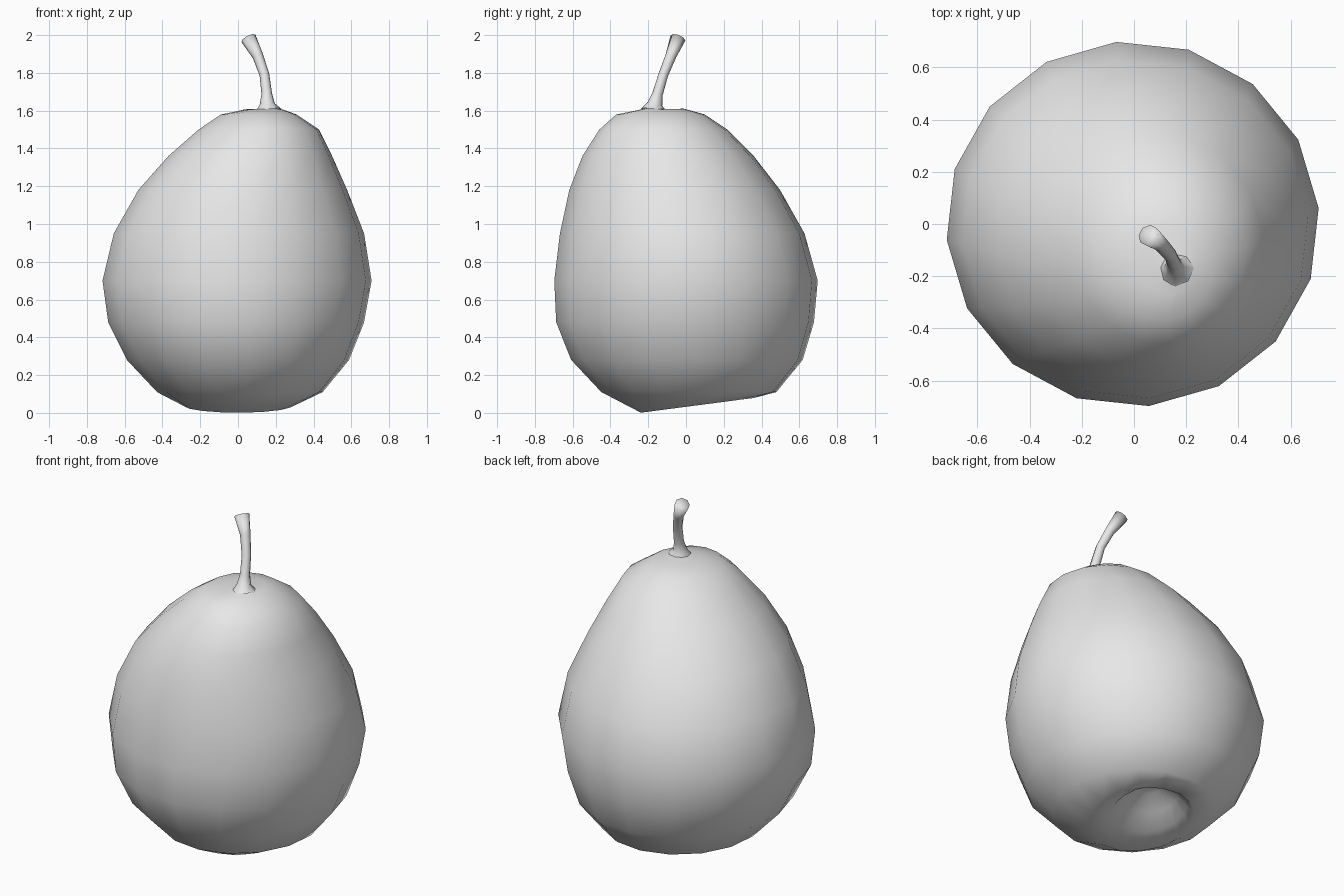
import bpy
import bmesh
from math import sin, cos, radians, tau
from mathutils import Vector

cube = bpy.data.objects.get("Cube")
if cube:
    bpy.data.objects.remove(cube, do_unlink=True)

# One plain colour for the whole fruit
grey = bpy.data.materials.new("plain grey")
grey.use_nodes = True
colour = (0.8, 0.8, 0.8, 1)
grey.diffuse_color = colour
shader = next(n for n in grey.node_tree.nodes if n.type == 'BSDF_PRINCIPLED')
shader.inputs["Base Color"].default_value = colour


def loft(name, rings, start_tip=None, end_tip=None):
    """Skin a list of point rings, closing either end with a fan to a tip."""
    bm = bmesh.new()
    loops = [[bm.verts.new(point) for point in ring] for ring in rings]
    count = len(loops[0])
    for lower, upper in zip(loops, loops[1:]):
        for i in range(count):
            j = (i + 1) % count
            bm.faces.new((lower[i], lower[j], upper[j], upper[i]))
    for tip, loop in ((start_tip, loops[0]), (end_tip, loops[-1])):
        if tip:
            centre = bm.verts.new(tip)
            for i in range(count):
                bm.faces.new((loop[i], loop[(i + 1) % count], centre))
    bmesh.ops.recalc_face_normals(bm, faces=bm.faces)
    mesh = bpy.data.meshes.new(name)
    bm.to_mesh(mesh)
    bm.free()
    mesh.materials.append(grey)
    mesh.shade_smooth()
    obj = bpy.data.objects.new(name, mesh)
    bpy.context.collection.objects.link(obj)
    return obj


def body_ring(z, left, right, front, back, slope=0, sides=16):
    """Oval cross-section given by its extents; slope lifts the back edge."""
    points = []
    for i in range(sides):
        angle = radians(5) + tau * i / sides
        x = (left + right) / 2 + (right - left) / 2 * cos(angle)
        dy = (back - front) / 2 * sin(angle)
        points.append((x, (front + back) / 2 + dy, z + slope * dy))
    return points


def stem_ring(centre, direction, radius, sides=8):
    """Round cross-section square to the stem's direction."""
    across = direction.cross(Vector((0, 1, 0))).normalized()
    over = direction.cross(across).normalized()
    return [centre + radius * (cos(tau * i / sides) * across
                               + sin(tau * i / sides) * over)
            for i in range(sides)]


# Body: from inside the base hollow, over its rim, up to the leaning crown
sections = [
    (.17, -.02, .10, .13, .25, .1),
    (.12, -.12, .17, .03, .32, .1),
    (.065, -.19, .21, -.08, .36, .13),
    (.04, -.29, .29, -.24, .36, .13),
    (.11, -.43, .45, -.45, .48),
    (.28, -.59, .59, -.61, .62),
    (.48, -.69, .67, -.69, .68),
    (.70, -.72, .71, -.70, .70),
    (.95, -.66, .67, -.67, .63),
    (1.18, -.53, .58, -.62, .50),
    (1.36, -.37, .50, -.55, .36),
    (1.50, -.21, .43, -.46, .22),
    (1.58, -.09, .31, -.37, .10),
    (1.605, .03, .24, -.27, -.01, .04),
    (1.61, .11, .21, -.22, -.11),
]
loft("pear_body", [body_ring(*s) for s in sections],
     start_tip=(.04, .19, .18), end_tip=(.16, -.165, 1.62))

# Stem: flared root, bending back and to one side, with a hollow cut end
path = [Vector(p) for p in ((.16, -.17, 1.60), (.155, -.165, 1.635),
                            (.152, -.15, 1.69), (.14, -.12, 1.79),
                            (.105, -.08, 1.89), (.055, -.043, 1.983))]
radii = (.07, .04, .028, .026, .029, .042)
rings = []
for i, point in enumerate(path):
    heading = path[min(i + 1, len(path) - 1)] - path[max(i - 1, 0)]
    rings.append(stem_ring(point, heading.normalized(), radii[i]))
loft("stem", rings, end_tip=path[-1] - Vector((-.008, .006, .02)))
